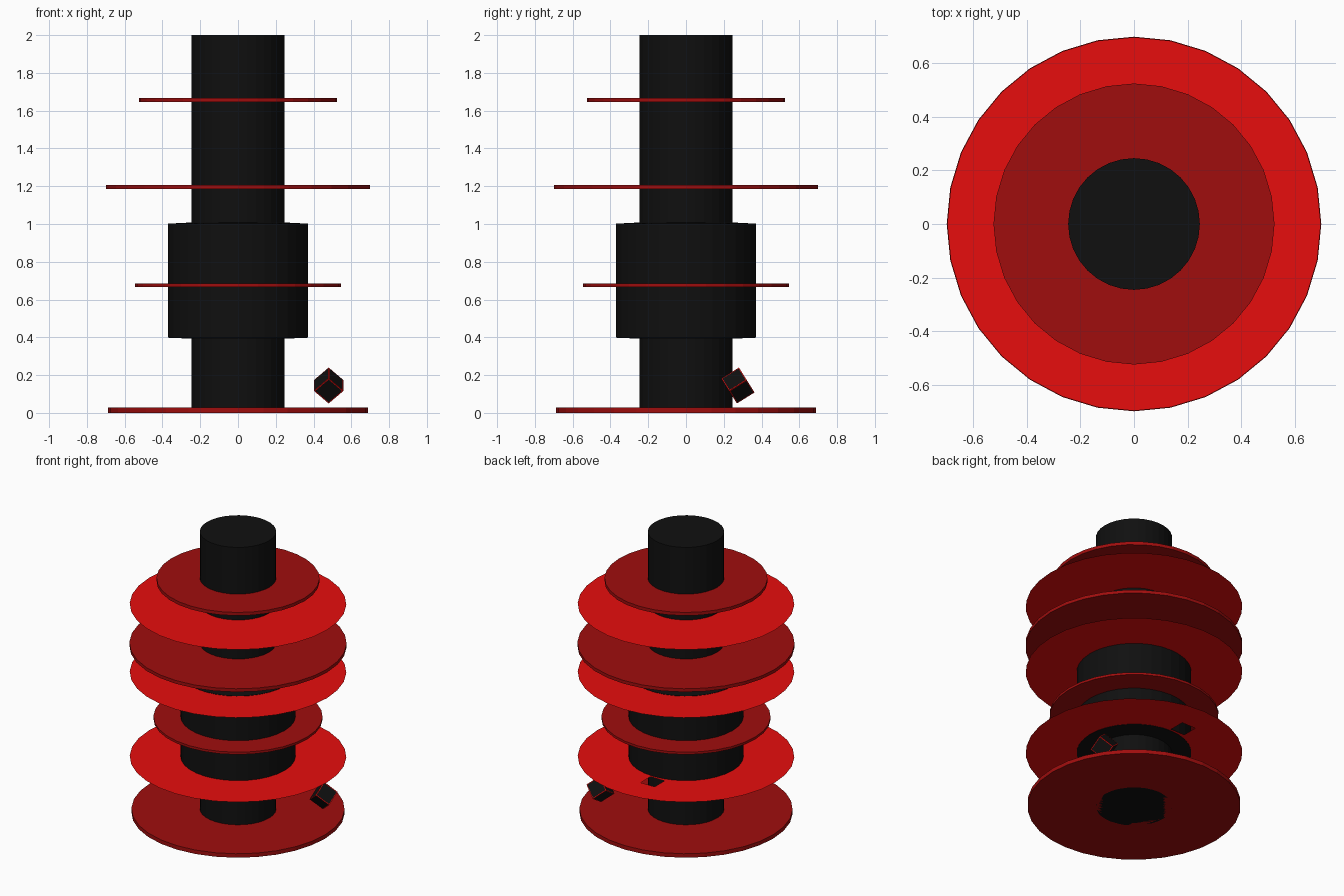
import bpy, bmesh, math
from mathutils import Matrix, Vector

if "Cube" in bpy.data.objects:
    bpy.data.objects.remove(bpy.data.objects["Cube"])

SIDES = 32


def material(name, color):
    m = bpy.data.materials.new(name)
    m.diffuse_color = (*color, 1)
    m.use_nodes = True
    m.node_tree.nodes["Principled BSDF"].inputs["Base Color"].default_value = m.diffuse_color
    return m


BLACK = material("black", (0.005, 0.005, 0.005))
BRIGHT = material("bright red", (0.8, 0.004, 0.004))
DARK = material("dark red", (0.35, 0.004, 0.004))


def finish(name, bm, *mats):
    me = bpy.data.meshes.new(name)
    bm.to_mesh(me)
    bm.free()
    for m in mats:
        me.materials.append(m)
    ob = bpy.data.objects.new(name, me)
    bpy.context.collection.objects.link(ob)
    return ob


def lathe(profile, caps=True):
    """Turn (radius, z) points around the z axis."""
    bm = bmesh.new()
    rings = []
    for r, z in profile:
        rings.append([bm.verts.new((r * math.cos(a), r * math.sin(a), z))
                      for a in (2 * math.pi * i / SIDES for i in range(SIDES))])
    for lo, hi in zip(rings, rings[1:]):
        for i in range(SIDES):
            j = (i + 1) % SIDES
            bm.faces.new((lo[i], lo[j], hi[j], hi[i]))
    if caps:
        bm.faces.new(rings[0][::-1])
        bm.faces.new(rings[-1])
    return bm


# central column with its wide drum
finish("column", lathe([(0.246, 0), (0.246, 0.393), (0.37, 0.398), (0.37, 1.002),
                        (0.246, 1.008), (0.246, 2.0)]), BLACK)

# thick dark plates
for name, r, z0, z1 in (("base_plate", 0.687, 0, 0.028),
                        ("lower_plate", 0.545, 0.667, 0.684),
                        ("middle_plate", 0.70, 1.184, 1.207),
                        ("upper_plate", 0.525, 1.645, 1.668)):
    finish(name, lathe([(r, z0), (r, z1)]), DARK)

# paper-thin bright rings
for name, inner, z in (("lower_ring", 0.365, 0.40),
                       ("middle_ring", 0.365, 1.0),
                       ("upper_ring", 0.24, 1.484)):
    bm = lathe([(0.698, z), (inner, z)], caps=False)
    if name == "lower_ring":
        # square opening behind the drum
        x0, x1, y0, y1 = -0.10, 0.01, 0.385, 0.495
        for co, no in (((x0, 0, 0), (1, 0, 0)), ((x1, 0, 0), (1, 0, 0)),
                       ((0, y0, 0), (0, 1, 0)), ((0, y1, 0), (0, 1, 0))):
            bmesh.ops.bisect_plane(bm, geom=bm.verts[:] + bm.edges[:] + bm.faces[:],
                                   plane_co=co, plane_no=no)
        hole = []
        for f in bm.faces:
            c = f.calc_center_median()
            if x0 < c.x < x1 and y0 < c.y < y1:
                hole.append(f)
        bmesh.ops.delete(bm, geom=hole, context='FACES')
    finish(name, bm, BRIGHT)

# tilted black cube with red edges
bm = bmesh.new()
bmesh.ops.create_cube(bm, size=0.11)
sides = bm.faces[:]
borders = bmesh.ops.inset_individual(bm, faces=sides, thickness=0.007)["faces"]
for f in borders:
    f.material_index = 1
for f in sides:
    f.material_index = 0
e1 = Vector((0, 0.85, 0.53)).normalized()
w = Vector((0, 0.53, -0.85)).normalized()
x = Vector((1, 0, 0))
e2 = (x + w).normalized()
e3 = e1.cross(e2)
rot = Matrix((e1, e2, e3)).transposed().to_4x4()
bm.transform(Matrix.Translation((0.48, 0.275, 0.145)) @ rot)
finish("loose_cube", bm, BLACK, BRIGHT)
